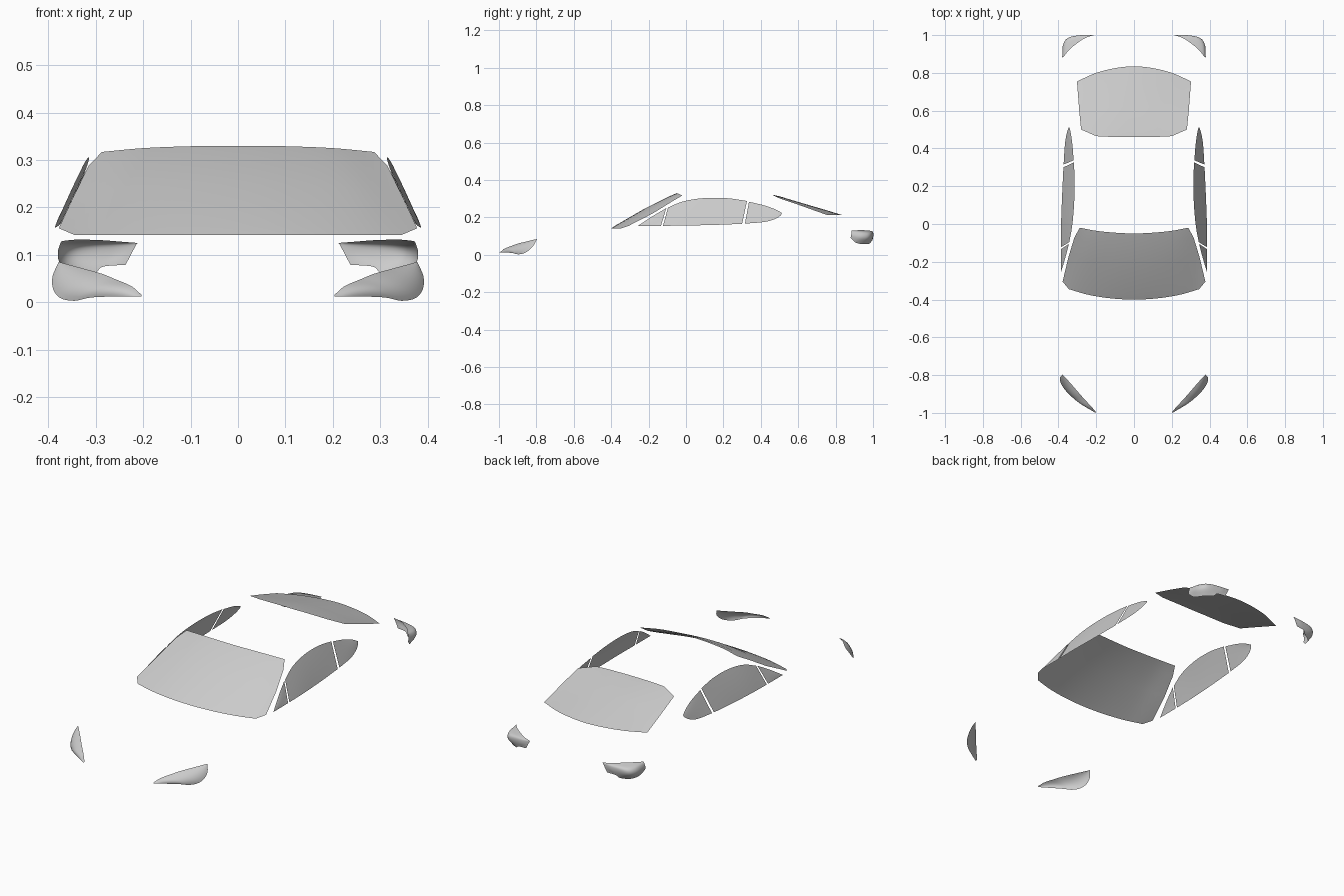
import bpy, bmesh, math
from mathutils import Vector


def spline(pts, n):
    """Sample a Catmull-Rom curve through pts at n + 1 places."""
    p = [Vector(q) for q in pts]
    p = [2 * p[0] - p[1]] + p + [2 * p[-1] - p[-2]]
    out = []
    for i in range(n + 1):
        u = i / n * (len(p) - 3)
        k = min(int(u), len(p) - 4)
        t = u - k
        a, b, c, d = p[k:k + 4]
        out.append(0.5 * (2 * b + (c - a) * t + (2 * a - 5 * b + 4 * c - d) * t * t
                          + (3 * b - a - 3 * c + d) * t ** 3))
    return out


def sheet(name, rows, n=20, m=8, smooth_across=False, bulge=(0, 0, 0), mirror=True):
    """Thin surface lofted through several edge curves."""
    curves = [spline(r, n) for r in rows]
    bm = bmesh.new()
    grid = []
    for i in range(n + 1):
        col = [c[i] for c in curves]
        if smooth_across:
            col = spline(col, m)
        elif len(col) == 2:
            col = [col[0].lerp(col[1], j / m) for j in range(m + 1)]
        last = len(col) - 1
        for j, v in enumerate(col):
            t = j / last
            v += Vector(bulge) * 4 * t * (1 - t) * math.sin(math.pi * i / n)
        grid.append([bm.verts.new(v) for v in col])
    for a, b in zip(grid, grid[1:]):
        for j in range(len(a) - 1):
            bm.faces.new((a[j], b[j], b[j + 1], a[j + 1]))
    bmesh.ops.remove_doubles(bm, verts=bm.verts, dist=0.0003)
    bm.normal_update()
    if sum(f.normal.dot(f.calc_center_median()) * f.calc_area() for f in bm.faces) < 0:
        bmesh.ops.reverse_faces(bm, faces=bm.faces)
    for f in bm.faces:
        f.smooth = True
    me = bpy.data.meshes.new(name)
    bm.to_mesh(me)
    bm.free()
    ob = bpy.data.objects.new(name, me)
    bpy.context.collection.objects.link(ob)
    if mirror:
        mod = ob.modifiers.new("Mirror", 'MIRROR')
        mod.use_mirror_merge = False
    return ob


def full(half):
    """Complete a centre-to-edge row across x = 0."""
    return [(-x, y, z) for x, y, z in half[:0:-1]] + half


# Windshield, rows from bottom to top
sheet("windshield", [full(r) for r in (
    [(0, -.40, .142), (.12, -.394, .142), (.24, -.375, .142), (.345, -.345, .142)],
    [(0, -.372, .16), (.13, -.364, .16), (.26, -.342, .158), (.378, -.305, .156)],
    [(0, -.22, .248), (.12, -.215, .246), (.24, -.198, .240), (.347, -.175, .223)],
    [(0, -.10, .308), (.11, -.097, .306), (.22, -.088, .300), (.315, -.07, .288)],
    [(0, -.05, .330), (.10, -.046, .329), (.20, -.036, .325), (.287, -.02, .317)],
)], n=32, mirror=False)

# Rear window, rows from roof to tail
sheet("rear_window", [full(r) for r in (
    [(0, .46, .322), (.07, .461, .322), (.14, .462, .321), (.20, .465, .319)],
    [(0, .50, .313), (.09, .50, .313), (.19, .50, .309), (.28, .50, .302)],
    [(0, .62, .277), (.10, .618, .276), (.20, .612, .271), (.29, .60, .268)],
    [(0, .74, .242), (.10, .733, .241), (.20, .715, .238), (.297, .69, .236)],
    [(0, .835, .213), (.10, .825, .213), (.20, .80, .213), (.302, .755, .213)],
)], n=32, mirror=False)


# Side glass lies on one leaning surface, cut into three panes
def side(pts):
    return [(.387 - .45 * (z - .155) - .028 * max(y, 0), y, z) for y, z in pts]


panes = {
    "front_quarter_glass": ([(-.257, .155), (-.134, .155)],
                            [(-.257, .155), (-.18, .206), (-.105, .25)]),
    "door_glass": ([(-.123, .155), (0, .157), (.15, .16), (.30, .166)],
                   [(-.096, .253), (-.03, .281), (.04, .297), (.13, .305),
                    (.23, .302), (.326, .288)]),
    "rear_quarter_glass": ([(.315, .167), (.42, .176), (.476, .192), (.505, .21), (.513, .224)],
                           [(.337, .284), (.42, .264), (.48, .242), (.513, .224)]),
}
for name, (low, up) in panes.items():
    sheet(name, [side(low), side(up)], bulge=(.002, 0, 0))

# Headlights
sheet("headlight", [
    [(.204, -.992, .016), (.225, -.968, .034), (.26, -.93, .049),
     (.287, -.90, .06), (.33, -.85, .072), (.378, -.797, .085)],
    [(.204, -1.0, .012), (.26, -.965, .012), (.31, -.93, .010), (.345, -.898, .003),
     (.375, -.865, .009), (.390, -.835, .028), (.391, -.812, .055), (.378, -.797, .085)],
], n=28, bulge=(.010, -.010, .006))

# Tail lights with a rounded shoulder
sheet("tail_light", [
    [(.212, 1.0, .125), (.25, .988, .128), (.29, .965, .131), (.34, .925, .132), (.372, .886, .129)],
    [(.216, 1.0, .119), (.268, .999, .120), (.335, .985, .119), (.366, .95, .119), (.376, .885, .121)],
    [(.226, 1.0, .10), (.275, 1.0, .098), (.347, .985, .092), (.376, .945, .092), (.380, .883, .106)],
    [(.237, .998, .079), (.285, .993, .075), (.303, .983, .061), (.345, .955, .057),
     (.367, .91, .064), (.379, .88, .09)],
], n=28, smooth_across=True, m=12)
